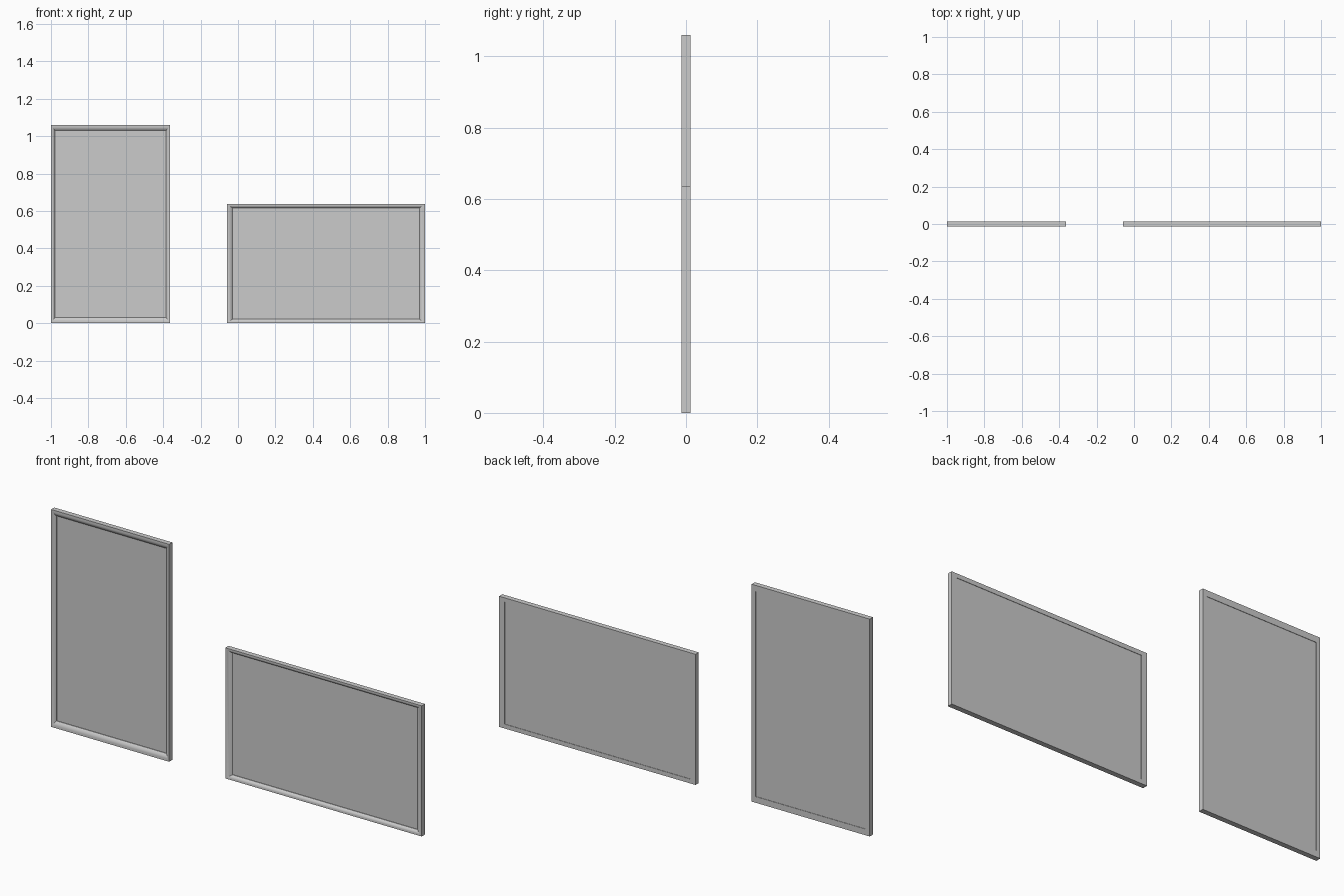
import bpy, bmesh, math

if "Cube" in bpy.data.objects:
    bpy.data.objects.remove(bpy.data.objects["Cube"])

LONG, SHORT = 1.06, 0.637          # outer size of a frame
B_LONG, B_SHORT = 0.03, 0.021      # border on the long and short axes
HALF = 0.0125                      # half thickness

# Moulding profile: (fraction of border inwards, y); front face rolls down to the panel
PROFILE = [(1, HALF), (0, HALF), (0, -HALF), (0.15, -HALF), (0.4, -0.0115),
           (0.65, -0.009), (0.85, -0.005), (1, -0.001)]


def finish(bm, name):
    bmesh.ops.recalc_face_normals(bm, faces=bm.faces[:])
    mesh = bpy.data.meshes.new(name)
    bm.to_mesh(mesh)
    bm.free()
    obj = bpy.data.objects.new(name, mesh)
    bpy.context.collection.objects.link(obj)
    return obj


def picture_frame(name, cx, w, h, bw, bh):
    # Mitred moulding swept round the rectangle
    bm = bmesh.new()
    rings = []
    for t, y in PROFILE:
        x, z = w / 2 - bw * t, h / 2 - bh * t
        rings.append([bm.verts.new((cx + sx * x, y, h / 2 + sz * z))
                      for sx, sz in ((-1, -1), (1, -1), (1, 1), (-1, 1))])
    for i, a in enumerate(rings):
        b = rings[(i + 1) % len(rings)]
        for j in range(4):
            k = (j + 1) % 4
            bm.faces.new((a[j], a[k], b[k], b[j]))
    frame = finish(bm, name + "_frame")
    bpy.ops.object.select_all(action='DESELECT')
    bpy.context.view_layer.objects.active = frame
    frame.select_set(True)
    bpy.ops.object.shade_smooth_by_angle(angle=math.radians(30))

    # Panel set inside, slightly recessed front and back
    bm = bmesh.new()
    y0, y1 = 0.002, 0.0105
    bmesh.ops.create_cube(bm, size=1)
    for v in bm.verts:
        v.co = (cx + v.co.x * (w - 2 * bw), (y0 + y1) / 2 + v.co.y * (y1 - y0),
                h / 2 + v.co.z * (h - 2 * bh))
    finish(bm, name + "_panel")


picture_frame("portrait", -1 + SHORT / 2, SHORT, LONG, B_SHORT, B_LONG)
picture_frame("landscape", 1 - LONG / 2, LONG, SHORT, B_LONG, B_SHORT)
